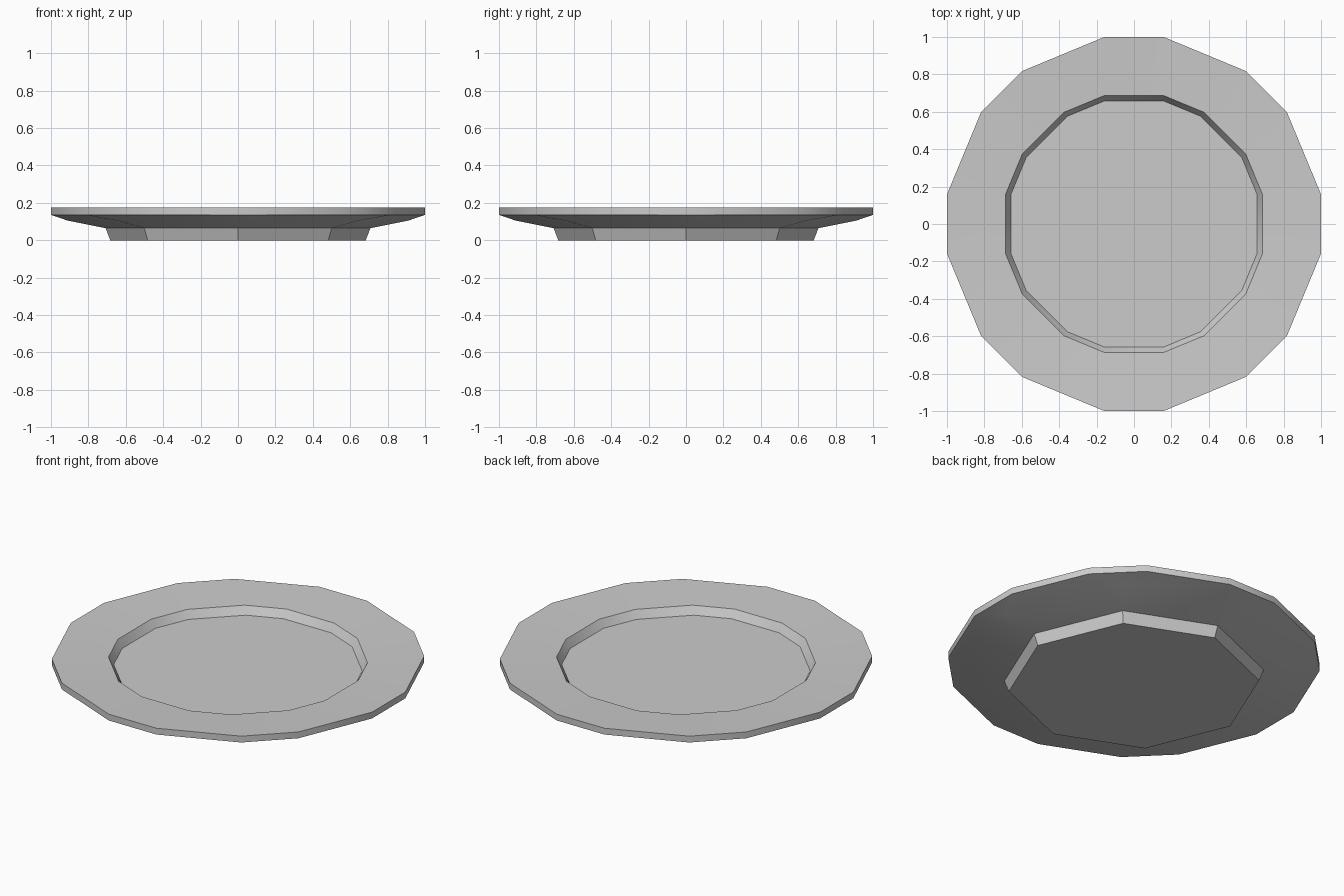
import bpy, bmesh
from math import sin, cos, tan, radians

if "Cube" in bpy.data.objects:
    bpy.data.objects.remove(bpy.data.objects["Cube"])

bm = bmesh.new()
N = 8
CUT = 0.158                      # half-width of each cut corner


def turn(x, y, k):
    a = k * 2 * 3.14159265359 / N
    return x * cos(a) - y * sin(a), x * sin(a) + y * cos(a)


def octagon(r, z):
    return [bm.verts.new((*turn(r, 0, k), z)) for k in range(N)]


def cut_octagon(apothem, z):
    # octagon with every corner cut off, giving 16 points
    return [bm.verts.new((*turn(apothem, s * CUT, k), z))
            for k in range(N) for s in (-1, 1)]


def bridge(a, b):
    n = len(a)
    for i in range(n):
        j = (i + 1) % n
        bm.faces.new((a[i], a[j], b[j], b[i]))


# foot
foot_low = octagon(0.683, 0.0)
foot_top = octagon(0.708, 0.065)
bm.faces.new(foot_low[::-1])
bridge(foot_low, foot_top)

# sloping underside with cut corners
corner = octagon(0.91, 0.105)
rim_low = cut_octagon(1.0, 0.136)
for k in range(N):
    j = (k + 1) % N
    bm.faces.new((corner[k], rim_low[2 * k + 1], rim_low[2 * k]))
    bm.faces.new((foot_top[k], foot_top[j], corner[j],
                  rim_low[2 * j], rim_low[2 * k + 1], corner[k]))

# outer edge, rim, well wall and floor
rings = [rim_low, cut_octagon(1.0, 0.174),
         cut_octagon(0.687, 0.16), cut_octagon(0.658, 0.113)]
for a, b in zip(rings, rings[1:]):
    bridge(a, b)
bm.faces.new(rings[-1])

bmesh.ops.recalc_face_normals(bm, faces=bm.faces)
mesh = bpy.data.meshes.new("plate")
bm.to_mesh(mesh)
bm.free()
plate = bpy.data.objects.new("plate", mesh)
bpy.context.collection.objects.link(plate)

# soft shading across the shallow facets
bpy.context.view_layer.objects.active = plate
plate.select_set(True)
bpy.ops.object.shade_smooth_by_angle(angle=radians(30))
